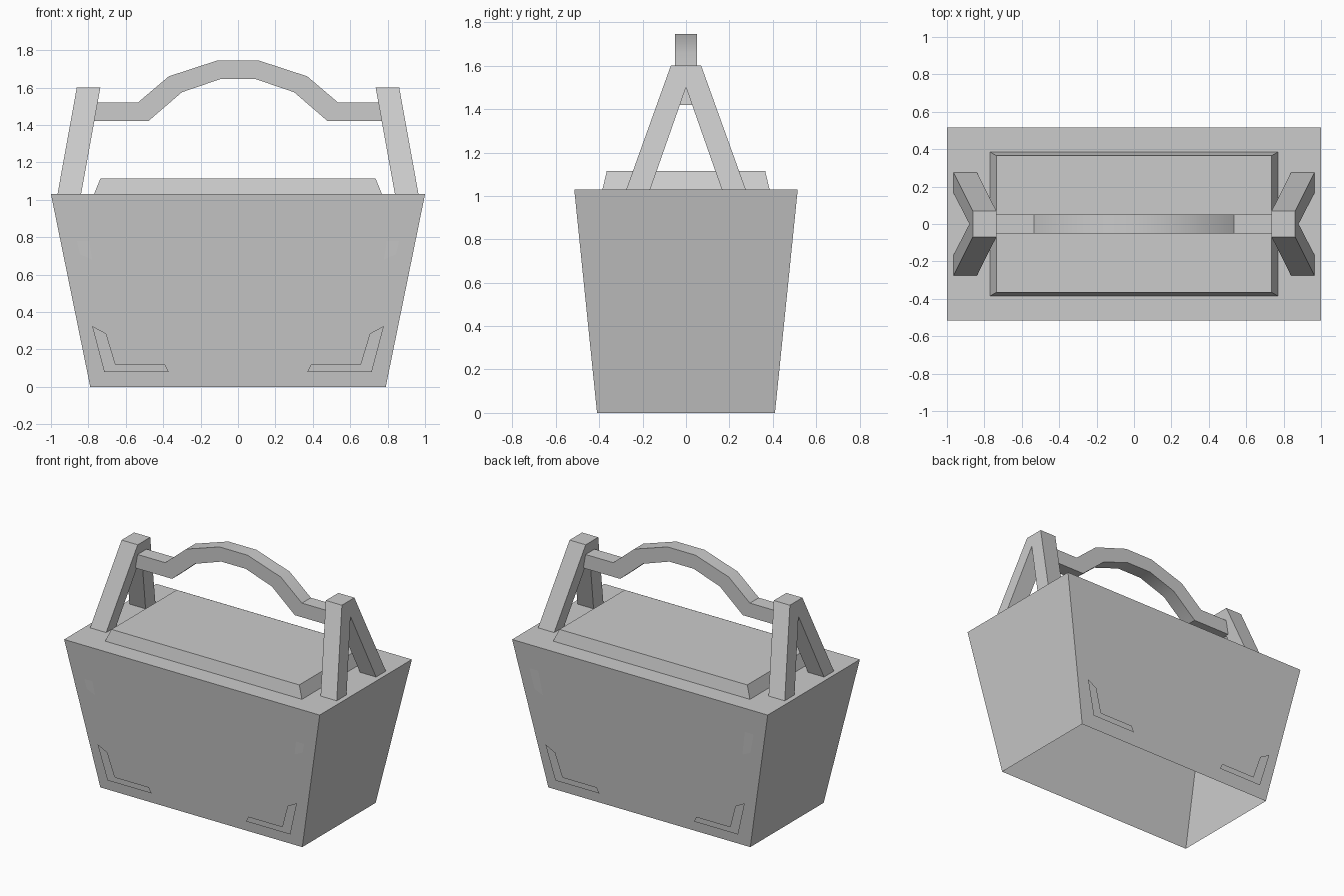
import bpy
import bmesh
from math import radians

cube = bpy.data.objects.get("Cube")
if cube:
    bpy.data.objects.remove(cube, do_unlink=True)

GREY = (0.6, 0.6, 0.6, 1.0)
grey = bpy.data.materials.new("plain grey")
grey.use_nodes = True
grey.diffuse_color = GREY
grey.node_tree.nodes["Principled BSDF"].inputs["Base Color"].default_value = GREY


def finish(name, bm, fix_normals=True):
    """Turn a bmesh into a named, coloured object."""
    if fix_normals:
        bmesh.ops.recalc_face_normals(bm, faces=bm.faces)
    mesh = bpy.data.meshes.new(name)
    bm.to_mesh(mesh)
    bm.free()
    mesh.materials.append(grey)
    obj = bpy.data.objects.new(name, mesh)
    bpy.context.collection.objects.link(obj)
    return obj


def tapered_box(name, low, high, z0, z1):
    """Box without a floor, from half sizes at the bottom and top."""
    bm = bmesh.new()
    rings = []
    for (hx, hy), z in ((low, z0), (high, z1)):
        corners = ((-hx, -hy), (hx, -hy), (hx, hy), (-hx, hy))
        rings.append([bm.verts.new((x, y, z)) for x, y in corners])
    a, b = rings
    for i in range(4):
        j = (i + 1) % 4
        bm.faces.new((a[i], a[j], b[j], b[i]))
    bm.faces.new(b)
    return finish(name, bm, False)


def prism(name, side_a, side_b):
    """Solid between two matching outlines."""
    bm = bmesh.new()
    a = [bm.verts.new(p) for p in side_a]
    b = [bm.verts.new(p) for p in side_b]
    bm.faces.new(a)
    bm.faces.new(b[::-1])
    for i in range(len(a)):
        j = (i + 1) % len(a)
        bm.faces.new((a[j], a[i], b[i], b[j]))
    return finish(name, bm)


# Tapered bin, open underneath, with a raised lid
tapered_box("basket_body", (0.79, 0.41), (1.0, 0.515), 0, 1.03)
tapered_box("lid", (0.77, 0.385), (0.735, 0.365), 1.03, 1.115)

# A-shaped handle supports, leaning inwards
half_frame = [(0.07, 1.6), (0.275, 1.03), (0.165, 1.03)]
frame = half_frame + [(0, 1.5)] + [(-y, z) for y, z in reversed(half_frame)]


def lean(z):
    return 0.965 - 0.103 * (z - 1.03) / 0.57


for side, sign in (("left", 1), ("right", -1)):
    outer = [(sign * lean(z), y, z) for y, z in frame]
    inner = [(sign * (lean(z) - 0.126), y, z) for y, z in frame]
    prism(side + "_handle_support", outer, inner)

# Arched carrying handle
upper = [(0.755, 1.52), (0.535, 1.52), (0.37, 1.66), (0.11, 1.745)]
lower = [(0.775, 1.42), (0.48, 1.42), (0.3, 1.575), (0.095, 1.645)]
arch = upper + [(-x, z) for x, z in reversed(upper)]
arch += [(-x, z) for x, z in lower] + lower[::-1]
handle = prism("carrying_handle",
               [(x, -0.05, z) for x, z in arch],
               [(x, 0.05, z) for x, z in arch])
bpy.ops.object.select_all(action='DESELECT')
handle.select_set(True)
bpy.context.view_layer.objects.active = handle
bpy.ops.object.shade_smooth_by_angle(angle=radians(30))

# Corner brackets: thin sheets, a little steeper than the walls
brackets = {
    "lower": [(0.78, 0.325), (0.705, 0.285), (0.655, 0.12),
              (0.39, 0.12), (0.37, 0.08), (0.715, 0.08)],
    "upper": [(0.9, 0.95), (0.845, 0.71), (0.78, 0.68),
              (0.815, 0.9), (0.56, 0.9), (0.54, 0.95)],
}
for wall, sy, base in (("front", -1, 0.431), ("back", 1, 0.433)):
    for level, outline in brackets.items():
        for side, sx in (("left", 1), ("right", -1)):
            bm = bmesh.new()
            face = bm.faces.new([bm.verts.new((sx * x, sy * (base + 0.075 * z), z))
                                 for x, z in outline])
            face.normal_update()
            if face.normal.y * sy < 0:
                face.normal_flip()
            finish(f"{wall}_{level}_{side}_bracket", bm, False)
